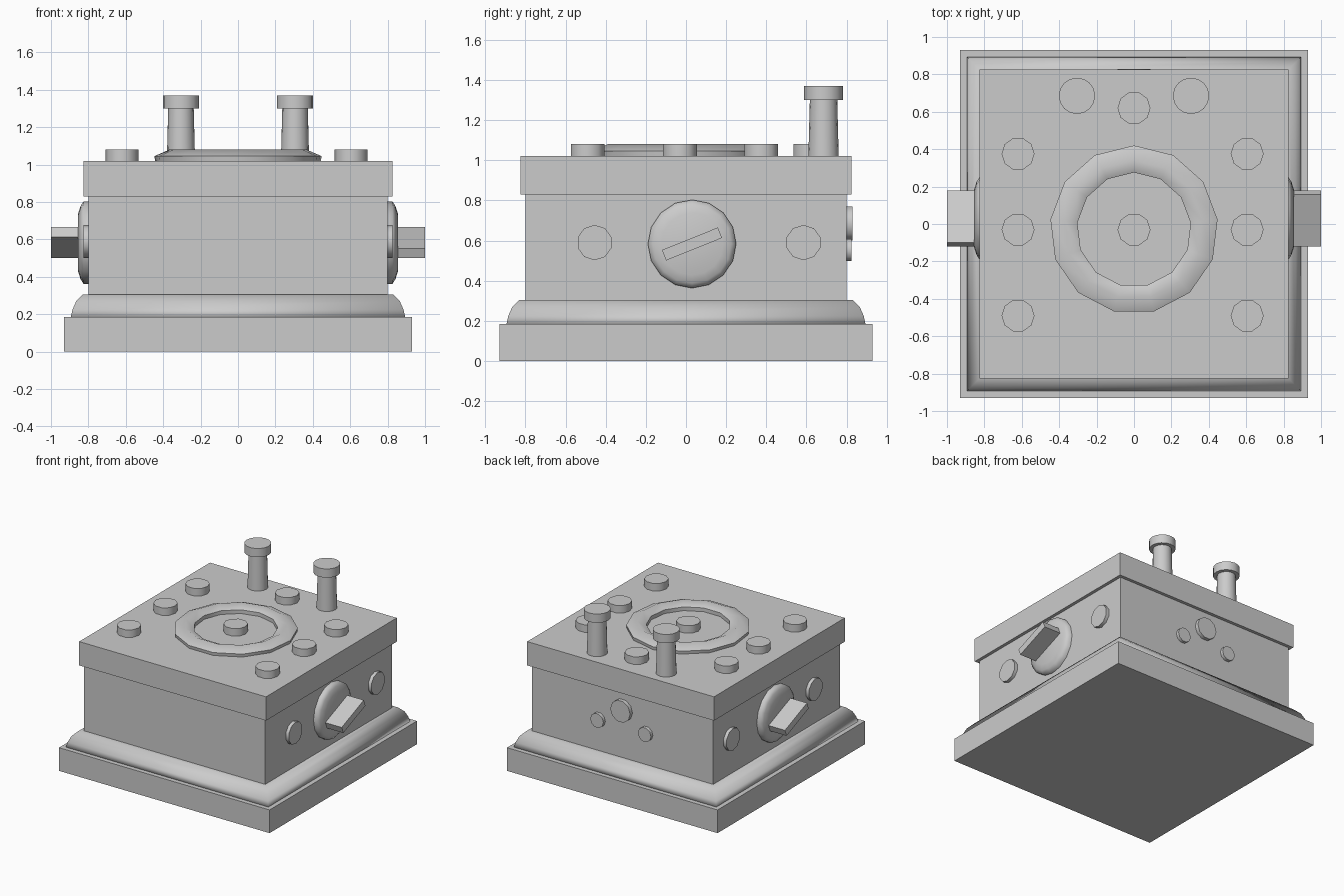
import bpy, bmesh
from math import pi, cos, sin, radians
from mathutils import Matrix, Vector

cube = bpy.data.objects.get("Cube")
if cube:
    bpy.data.objects.remove(cube, do_unlink=True)

GREY = (0.6, 0.6, 0.6, 1)
grey = bpy.data.materials.new("plain_grey")
grey.use_nodes = True
grey.diffuse_color = GREY
grey.node_tree.nodes["Principled BSDF"].inputs["Base Color"].default_value = GREY


def finish(name, bm, smooth=None):
    bmesh.ops.recalc_face_normals(bm, faces=bm.faces)
    mesh = bpy.data.meshes.new(name)
    bm.to_mesh(mesh)
    bm.free()
    mesh.materials.append(grey)
    obj = bpy.data.objects.new(name, mesh)
    bpy.context.collection.objects.link(obj)
    if smooth:
        bpy.ops.object.select_all(action='DESELECT')
        obj.select_set(True)
        bpy.context.view_layer.objects.active = obj
        bpy.ops.object.shade_smooth_by_angle(angle=radians(smooth))
    return obj


def stack(name, rings, smooth=None):
    """Square tiers: each ring is (half width, height)."""
    turned(name, [(w * 2 ** 0.5, z) for w, z in rings], 4, (0, 0, 0), start=pi / 4, smooth=smooth)


def turned(name, profile, sides, at, axis='Z', start=0.0, smooth=40, closed=False):
    """Spin a (radius, height) profile around an axis; cap the ends or close the loop."""
    bm = bmesh.new()
    rings = [[bm.verts.new((r * cos(start + 2 * pi * i / sides),
                            r * sin(start + 2 * pi * i / sides), h))
              for i in range(sides)] for r, h in profile]
    pairs = list(zip(rings, rings[1:]))
    if closed:
        pairs.append((rings[-1], rings[0]))
    else:
        bm.faces.new(rings[0])
        bm.faces.new(rings[-1])
    for a, b in pairs:
        for i in range(sides):
            j = (i + 1) % sides
            bm.faces.new((a[i], a[j], b[j], b[i]))
    turn = {'Z': Matrix(), 'X': Matrix.Rotation(pi / 2, 4, 'Y'),
            '-X': Matrix.Rotation(-pi / 2, 4, 'Y'), 'Y': Matrix.Rotation(-pi / 2, 4, 'X')}[axis]
    bm.transform(Matrix.Translation(Vector(at)) @ turn)
    return finish(name, bm, smooth)


def bolt(name, at, axis='Z', r=0.088, h=0.06):
    turned(name, [(r, -0.02), (r, h)], 10, at, axis)


# Square case: plinth, rounded moulding, body and overhanging lid
stack("base_plate", [(0.93, 0), (0.93, 0.185)])
stack("base_moulding", [(0.895, 0.18), (0.885, 0.225), (0.865, 0.27), (0.83, 0.305), (0.79, 0.305)], 120)
stack("body", [(0.8, 0.18), (0.8, 0.85)])
stack("lid", [(0.825, 0.83), (0.825, 1.02)])

# Bolts on the lid
for y in (0.375, -0.03, -0.49):
    bolt("left_lid_bolt", (0.605, y, 1.02))
    bolt("right_lid_bolt", (-0.62, y, 1.02))
bolt("back_lid_bolt", (0, 0.62, 1.02))
bolt("centre_lid_bolt", (0, -0.03, 1.02))

# Raised ring around the centre bolt
turned("lid_ring", [(0.445, 1.01), (0.45, 1.045), (0.37, 1.08), (0.305, 1.05), (0.305, 1.01)],
       13, (0, -0.03, 0), start=pi / 2, smooth=60, closed=True)

# Two posts with wider heads
for side, x in (("left", 0.305), ("right", -0.305)):
    turned(side + "_post", [(0.076, 1.0), (0.068, 1.31)], 16, (x, 0.685, 0))
    turned(side + "_post_head", [(0.097, 1.3), (0.097, 1.37)], 16, (x, 0.685, 0))

# Knobs, handles and bolts on both sides
for side, s, axis in (("left", 1, 'X'), ("right", -1, '-X')):
    turned(side + "_knob", [(0.22, -0.02), (0.22, 0.026), (0.195, 0.042), (0.155, 0.055)],
           16, (s * 0.8, 0.03, 0.583), axis, smooth=60)
    bm = bmesh.new()
    bmesh.ops.create_cube(bm, size=1)
    bm.transform(Matrix.Translation((s * 0.915, 0.03, 0.583)) @ Matrix.Rotation(s * radians(22), 4, 'X')
                 @ Matrix.Diagonal((0.17, 0.3, 0.056, 1)))
    finish(side + "_knob_handle", bm)
    for y in (-0.455, 0.585):
        bolt(side + "_side_bolt", (s * 0.8, y, 0.59), axis, h=0.027)

# Discs on the back
bolt("back_large_disc", (0, 0.8, 0.685), 'Y', h=0.03)
for x in (-0.21, 0.21):
    bolt("back_small_disc", (x, 0.8, 0.553), 'Y', r=0.058, h=0.025)
